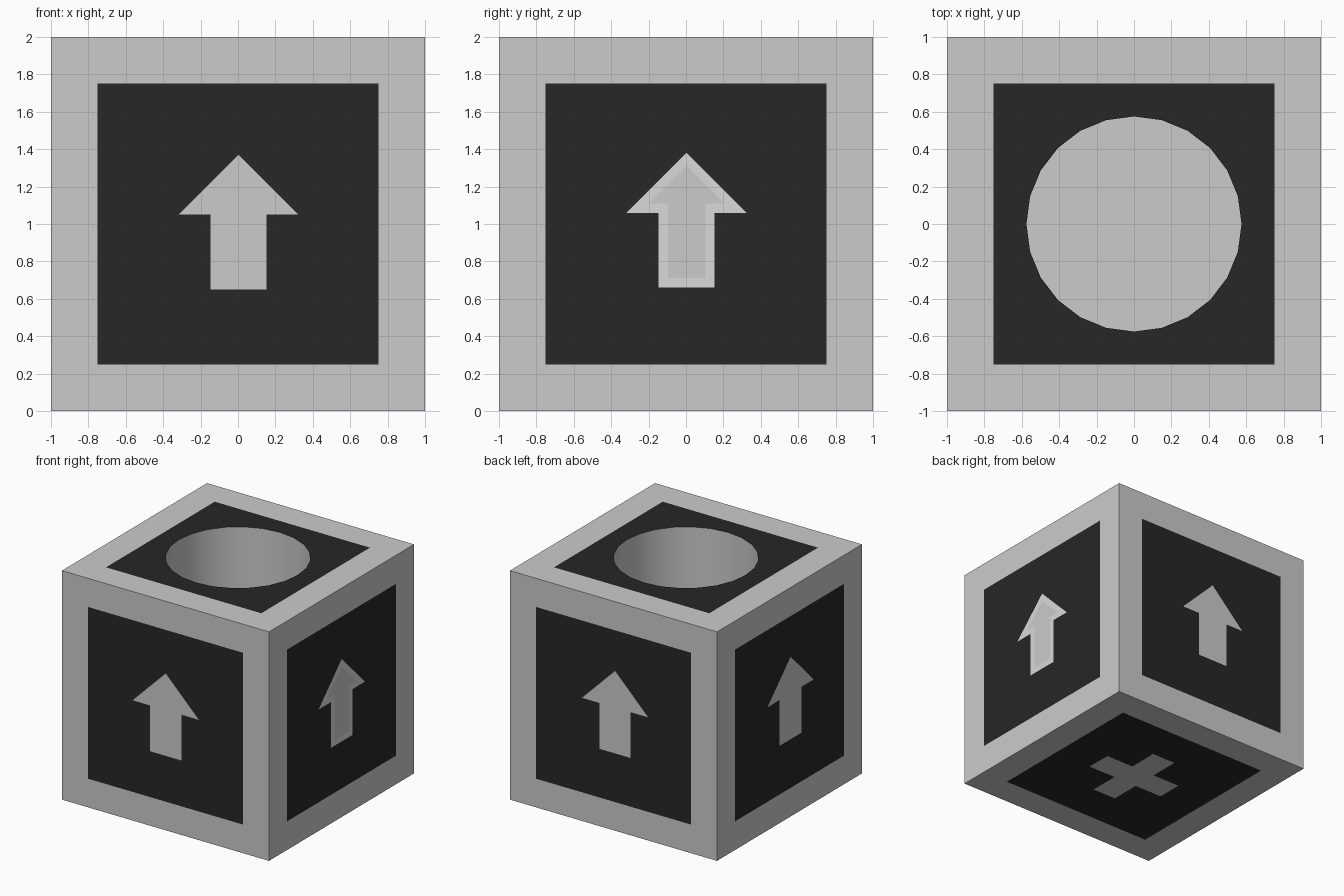
import bpy, bmesh
from math import sin, cos, pi
from mathutils import Vector as V
from mathutils.geometry import tessellate_polygon

if "Cube" in bpy.data.objects:
    bpy.data.objects.remove(bpy.data.objects["Cube"])

CENTRE = V((0, 0, 1))
WELL_RADIUS, WELL_SIDES, WELL_FLOOR = 0.575, 24, 0.8


def square(h):
    return [(-h, -h), (h, -h), (h, h), (-h, h)]


def arrow(dx, base, tip, neck, shaft, wing):
    right = [(shaft, base), (shaft, neck), (wing, neck)]
    pts = right + [(0, tip)] + [(-x, z) for x, z in reversed(right)]
    return [(x + dx, z - 1) for x, z in pts]


def fill(bm, loops, n, r):
    """Fill the outer loop minus inner loops, flush on the cube side facing n."""
    u = n.cross(r)
    flat = [p for loop in loops for p in loop]
    verts = [bm.verts.new(CENTRE + n + r * a + u * b) for a, b in flat]
    for tri in tessellate_polygon([[V((a, b, 0)) for a, b in loop] for loop in loops]):
        f = bm.faces.new([verts[i] for i in tri])
        f.normal_update()
        if f.normal.dot(n) < 0:
            f.normal_flip()


def finish(name, bm, colour=None):
    bmesh.ops.remove_doubles(bm, verts=bm.verts[:], dist=1e-4)
    me = bpy.data.meshes.new(name)
    bm.to_mesh(me)
    bm.free()
    ob = bpy.data.objects.new(name, me)
    bpy.context.collection.objects.link(ob)
    if colour:
        mat = bpy.data.materials.new(name + "_colour")
        mat.diffuse_color = colour
        mat.use_nodes = True
        mat.node_tree.nodes["Principled BSDF"].inputs["Base Color"].default_value = mat.diffuse_color
        me.materials.append(mat)


X, Y, Z = V((1, 0, 0)), V((0, 1, 0)), V((0, 0, 1))
circle = [(WELL_RADIUS * cos(2 * pi * i / WELL_SIDES),
           WELL_RADIUS * sin(2 * pi * i / WELL_SIDES)) for i in range(WELL_SIDES)]
a, b = 0.115, 0.385
quarter = [(b, -a), (b, a), (a, a)]
cross = []
for i in range(4):
    cross += quarter
    quarter = [(-y, x) for x, y in quarter]

# Each side: outward normal, right axis, symbol cut into the dark panel
outlined = arrow(0.003, 0.66, 1.38, 1.06, 0.15, 0.32)
inner = arrow(0.003, 0.71, 1.31, 1.11, 0.10, 0.20)
raised = arrow(0.015, 0.675, 1.395, 1.075, 0.15, 0.32)
sides = {
    "front": (-Y, X, arrow(0.002, 0.65, 1.37, 1.05, 0.15, 0.32)),
    "right": (X, Y, outlined),
    "back": (Y, -X, raised),
    "left": (-X, -Y, raised),
    "top": (Z, X, circle),
    "bottom": (-Z, X, cross),
}

frame, panels, symbols = bmesh.new(), bmesh.new(), bmesh.new()
for name, (n, r, symbol) in sides.items():
    fill(frame, [square(1), square(0.75)], n, r)
    fill(panels, [square(0.75), symbol], n, r)
    if name == "right":
        fill(symbols, [inner], n, r)
    elif name != "top":
        fill(symbols, [symbol], n, r)
finish("cube_frame", frame)
finish("dark_panels", panels, (0.02, 0.02, 0.02, 1))
finish("side_symbols", symbols)

# Pale border around the arrow on the right side
border = bmesh.new()
fill(border, [outlined, inner], X, Y)
finish("arrow_border", border, (0.72, 0.69, 0.69, 1))

# Round well sunk into the top, facing inwards
well = bmesh.new()
rim = [well.verts.new((x, y, 2)) for x, y in circle]
low = [well.verts.new((x, y, WELL_FLOOR)) for x, y in circle]
for i in range(WELL_SIDES):
    j = (i + 1) % WELL_SIDES
    well.faces.new((rim[i], rim[j], low[j], low[i])).smooth = True
floor = well.faces.new(low)
for e in floor.edges:
    e.smooth = False
finish("top_well", well)
